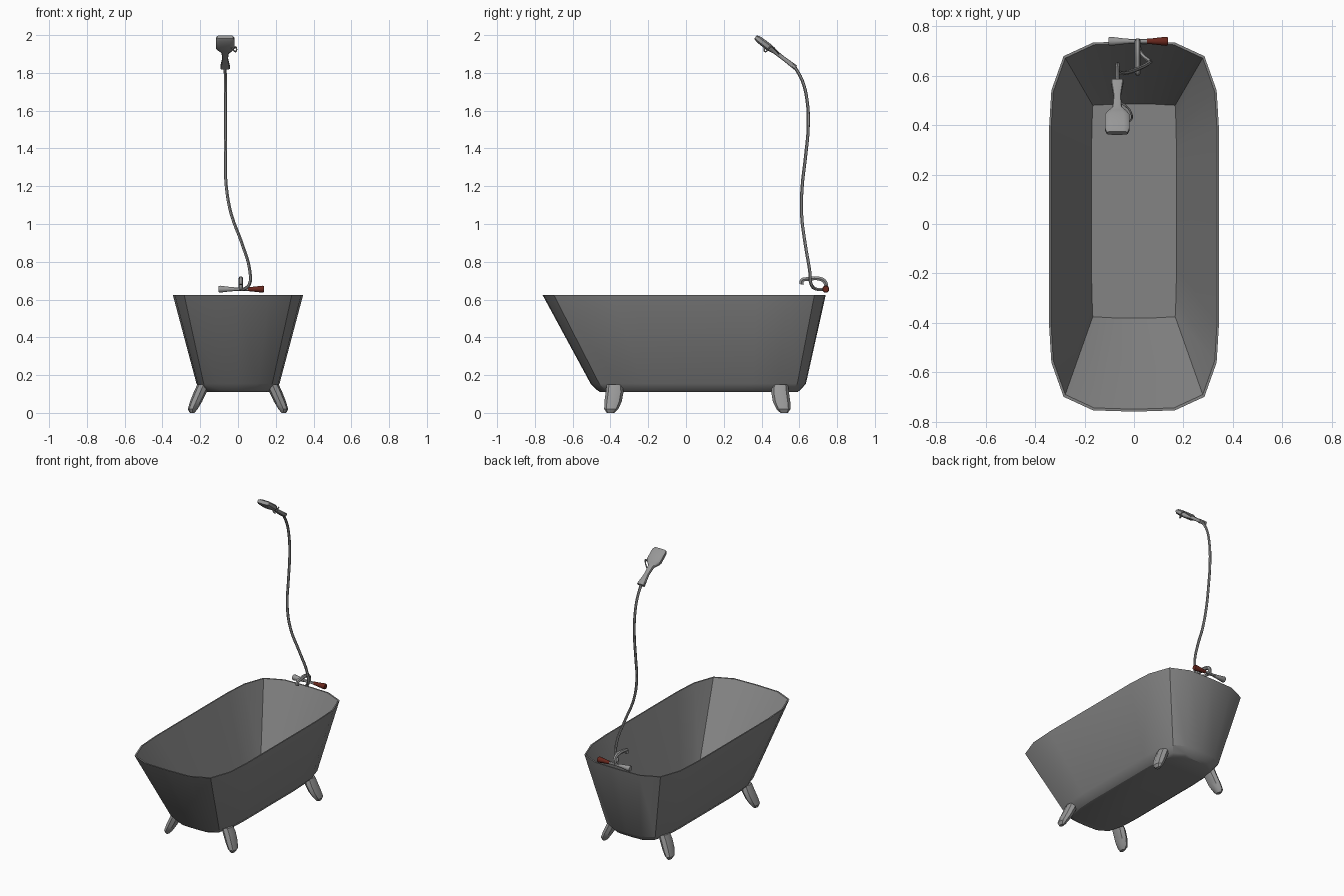
import bpy, bmesh, math
from mathutils import Vector

if "Cube" in bpy.data.objects:
    bpy.data.objects.remove(bpy.data.objects["Cube"], do_unlink=True)


def material(name, rgb):
    m = bpy.data.materials.new(name)
    m.use_nodes = True
    m.diffuse_color = (*rgb, 1)
    m.node_tree.nodes["Principled BSDF"].inputs["Base Color"].default_value = (*rgb, 1)
    return m


enamel = material("grey enamel", (0.23, 0.23, 0.23))
metal = material("light grey metal", (0.31, 0.31, 0.31))
red = material("dark red grip", (0.14, 0.02, 0.012))


def finish(obj, mat, angle=30):
    obj.data.materials.append(mat)
    bpy.ops.object.select_all(action='DESELECT')
    obj.select_set(True)
    bpy.context.view_layer.objects.active = obj
    bpy.ops.object.shade_smooth_by_angle(angle=math.radians(angle))
    return obj


def loft(name, rings, mat, angle=30):
    """Skin a list of equal-length point rings and cap both ends."""
    bm = bmesh.new()
    loops = [[bm.verts.new(p) for p in ring] for ring in rings]
    for a, b in zip(loops, loops[1:]):
        for i in range(len(a)):
            j = (i + 1) % len(a)
            bm.faces.new((a[i], a[j], b[j], b[i]))
    bm.faces.new(loops[0])
    bm.faces.new(loops[-1])
    bmesh.ops.recalc_face_normals(bm, faces=bm.faces)
    mesh = bpy.data.meshes.new(name)
    bm.to_mesh(mesh)
    bm.free()
    obj = bpy.data.objects.new(name, mesh)
    bpy.context.collection.objects.link(obj)
    return finish(obj, mat, angle)


def section(centre, u, v, a, b, sides=8, power=1.0, turn=0.5):
    """Ellipse (power 1) or rounded rectangle (power below 1)."""
    pts = []
    for i in range(sides):
        t = 2 * math.pi * (i + turn) / sides
        c, s = (math.copysign(abs(f) ** power, f) for f in (math.cos(t), math.sin(t)))
        pts.append(Vector(centre) + u * (a * c) + v * (b * s))
    return pts


def tube(name, points, radius, mat):
    cu = bpy.data.curves.new(name + "_path", 'CURVE')
    cu.dimensions = '3D'
    cu.bevel_depth, cu.bevel_resolution = radius, 1
    cu.use_fill_caps = True
    cu.resolution_u = 4
    sp = cu.splines.new('BEZIER')
    sp.bezier_points.add(len(points) - 1)
    for bp, p in zip(sp.bezier_points, points):
        bp.co = p
        bp.handle_left_type = bp.handle_right_type = 'AUTO'
    tmp = bpy.data.objects.new(name + "_tmp", cu)
    mesh = bpy.data.meshes.new_from_object(tmp)
    bpy.data.objects.remove(tmp)
    mesh.materials.clear()
    obj = bpy.data.objects.new(name, mesh)
    bpy.context.collection.objects.link(obj)
    return finish(obj, mat, 50)


X, Y, Z = Vector((1, 0, 0)), Vector((0, 1, 0)), Vector((0, 0, 1))

# Tub outline for one quarter: middle of the end round to the long side
OUTLINE = [(0, 1), (.48, .993), (.826, .92), (.97, .735), (1, .51)]
FLOOR = [(0, 1), (.5, 1), (.97, .99), (.99, .8), (1, .55)]


def tub_ring(quarter, half_width, y0, y1, z):
    right = quarter + [(x, -y) for x, y in reversed(quarter)]
    full = right + [(-x, y) for x, y in reversed(right) if x > 0]
    mid, half = (y0 + y1) / 2, (y1 - y0) / 2
    return [(x * half_width, mid + y * half, z) for x, y in full]


loft("tub", [
    tub_ring(OUTLINE, .175, -.455, .59, .11),
    tub_ring(OUTLINE, .19, -.47, .605, .12),
    tub_ring(OUTLINE, .22, -.505, .635, .155),
    tub_ring(OUTLINE, .345, -.76, .74, .625),
    tub_ring(OUTLINE, .337, -.75, .731, .625),
    tub_ring(FLOOR, .172, -.38, .485, .16),
], enamel)

# Four splayed claw feet: (z, x, outward shift, half width, half depth)
FOOT = [(.15, .182, 0, .034, .042), (.11, .2, 0, .034, .047),
        (.06, .222, .008, .032, .046), (.02, .24, .018, .026, .037),
        (0, .243, .022, .012, .02)]
for end, y, sy in (("front", -.378, -1), ("back", .498, 1)):
    for side, sx in (("left", 1), ("right", -1)):
        loft(f"{end}_{side}_foot",
             [section((sx * x, y + sy * d, z), X, Y, a, b, 8, 1, 0)
              for z, x, d, a, b in FOOT], metal, 35)

# Tap bar with a flared handle on each side
BAR = Vector((0, .74, .655))


def spindle(name, profile, mat):
    loft(name, [section(BAR + X * x, Y, Z, r, r, 12) for x, r in profile], mat)


spindle("tap_bar", [(-.03, .009), (.06, .009)], metal)
spindle("right_handle", [(-.022, .011), (-.04, .012), (-.095, .019), (-.103, .016)], metal)
spindle("left_handle", [(.053, .011), (.07, .012), (.13, .019), (.138, .016)], red)

# Spout
tube("spout", [(.015, .74, .655), (.015, .738, .69), (.015, .715, .708),
               (.015, .64, .708), (.015, .615, .702), (.015, .611, .68)], .012, metal)

# Hose
tube("hose", [(.015, .735, .655), (.03, .69, .655), (.06, .663, .68), (.063, .655, .75),
              (.02, .63, .9), (-.035, .612, 1.05), (-.062, .615, 1.2), (-.066, .632, 1.35),
              (-.066, .647, 1.52), (-.066, .64, 1.66), (-.067, .615, 1.76),
              (-.068, .575, 1.833)], .0085, metal)

# Hand shower: flared grip widening into a rounded rectangular head
BASE, TIP = Vector((-.068, .58, 1.828)), Vector((-.068, .368, 1.99))
across = X.cross(TIP - BASE).normalized()
HEAD = [(0, .026, .013), (.05, .025, .013), (.3, .015, .011), (.52, .02, .012),
        (.6, .04, .016), (.67, .05, .02), (.93, .05, .018), (1, .043, .011)]
loft("hand_shower", [section(BASE.lerp(TIP, t), X, across, a, b, 12, .5)
                     for t, a, b in HEAD], metal, 35)

# Small lever looped beside the head
tube("shower_lever", [(-.06, .495, 1.895), (-.03, .475, 1.922), (-.012, .45, 1.938),
                      (-.014, .42, 1.912), (-.035, .415, 1.935)], .004, metal)
